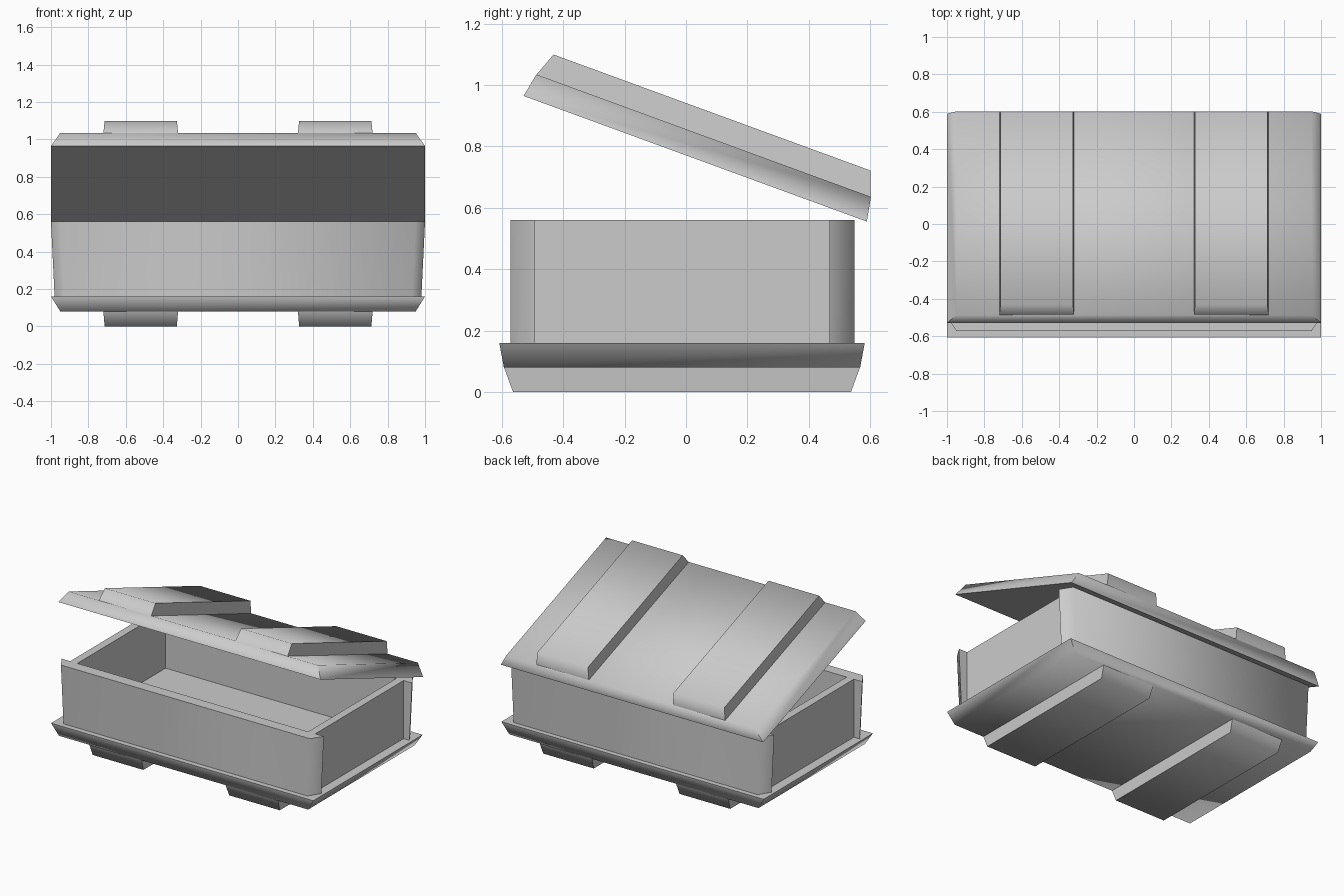
import bpy, bmesh, math
from mathutils import Matrix

if "Cube" in bpy.data.objects:
    bpy.data.objects.remove(bpy.data.objects["Cube"])


def loft(name, ring_a, ring_b, matrix=Matrix()):
    """Solid with flat sides between two four-cornered rings."""
    bm = bmesh.new()
    a = [bm.verts.new(p) for p in ring_a]
    b = [bm.verts.new(p) for p in ring_b]
    bm.faces.new(a)
    bm.faces.new(b)
    for i in range(4):
        j = (i + 1) % 4
        bm.faces.new((a[i], a[j], b[j], b[i]))
    bm.transform(matrix)
    bmesh.ops.recalc_face_normals(bm, faces=bm.faces)
    mesh = bpy.data.meshes.new(name)
    bm.to_mesh(mesh)
    bm.free()
    obj = bpy.data.objects.new(name, mesh)
    bpy.context.collection.objects.link(obj)
    bpy.ops.object.select_all(action='DESELECT')
    obj.select_set(True)
    bpy.context.view_layer.objects.active = obj
    bpy.ops.object.shade_smooth_by_angle(angle=math.radians(82))
    return obj


def flat_ring(x0, x1, y0, y1, z):
    return [(x0, y0, z), (x1, y0, z), (x1, y1, z), (x0, y1, z)]


def upright_ring(y, x_low, x_high, z0, z1):
    return [(-x_low, y, z0), (x_low, y, z0), (x_high, y, z1), (-x_high, y, z1)]


L = 0.595  # half depth of base and lid


def slab_with_skids(name, matrix):
    """Tapered slab with two raised bands; rim plane at z = 0, bands up."""
    loft(name + "_slab", flat_ring(-1, 1, -L, L, 0),
         flat_ring(-.95, .95, -L + .015, L - .015, .08), matrix)
    for side, tag in ((-1, "left"), (1, "right")):
        x0, x1 = sorted((side * .32, side * .72))
        loft(f"{name}_band_{tag}",
             flat_ring(x0, x1, -L + .015, L - .015, .078),
             flat_ring(x0 + .007, x1 - .007, -L + .045, L - .045, .16), matrix)


# Base (upside down) and tilted lid share one shape
slab_with_skids("base", Matrix.Translation((0, -.013, .16)) @ Matrix.Rotation(math.pi, 4, 'X'))
slab_with_skids("lid", Matrix.Translation((0, .03, .76)) @ Matrix.Rotation(math.radians(-20.1), 4, 'X'))

# Front and back panels, ends chamfered towards the outside
for tag, inner, outer in (("front", -.493, -.572), ("back", .468, .548)):
    loft(tag + "_panel", upright_ring(inner, .98, 1, .15, .56),
         upright_ring(outer, .93, .95, .15, .56))

# Side walls between the panels
for tag, side in (("left", -1), ("right", 1)):
    x0, x1 = sorted((side * .88, side * .935))
    loft(tag + "_wall", flat_ring(x0, x1, -.495, .47, .15),
         flat_ring(x0, x1, -.495, .47, .56))
